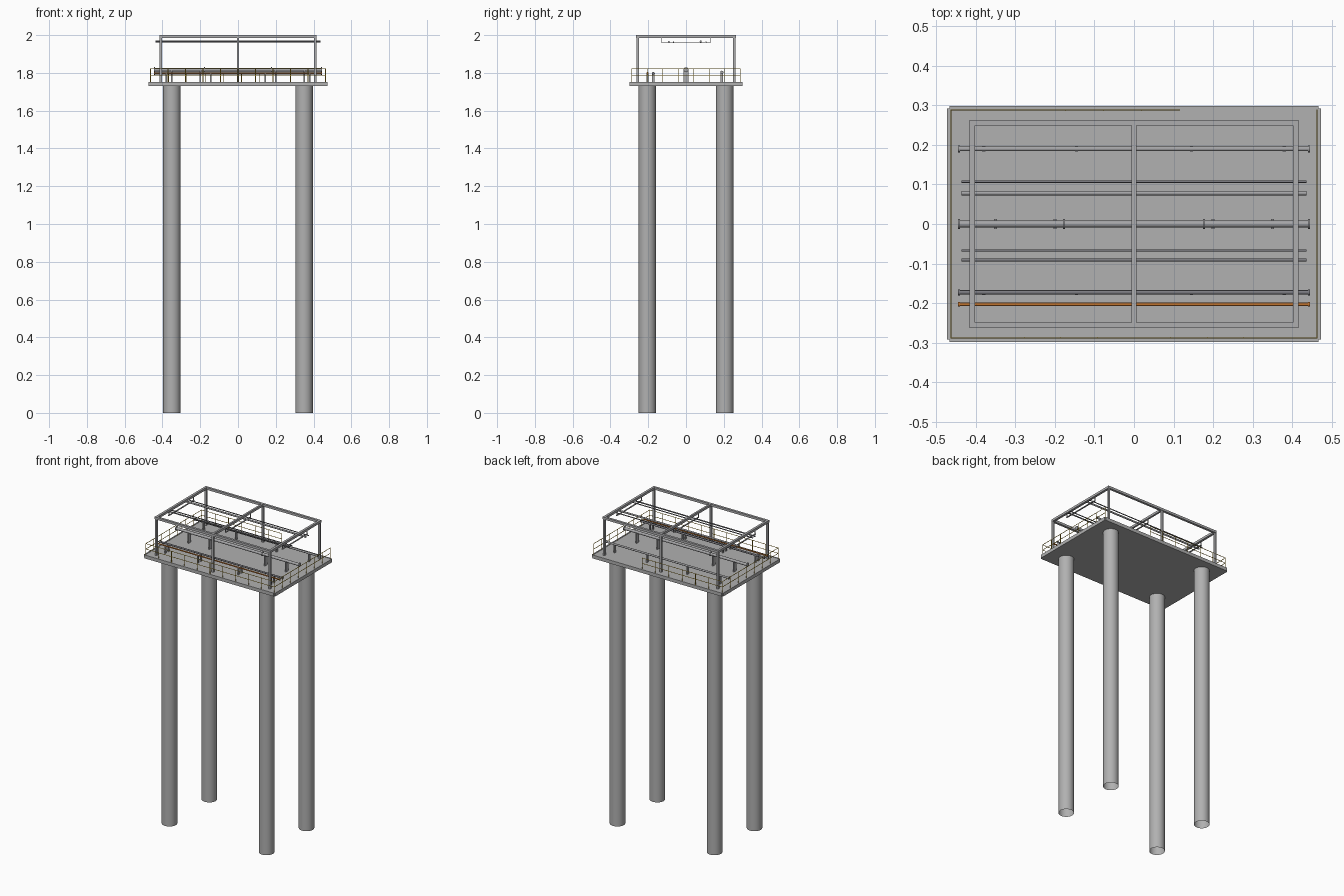
import bpy, bmesh, math
from mathutils import Matrix, Vector

cube = bpy.data.objects.get("Cube")
if cube:
    bpy.data.objects.remove(cube, do_unlink=True)


def material(name, r, g, b):
    m = bpy.data.materials.new(name)
    m.use_nodes = True
    m.diffuse_color = (r, g, b, 1)
    m.node_tree.nodes["Principled BSDF"].inputs["Base Color"].default_value = (r, g, b, 1)
    return m


CONCRETE = material("concrete grey", 0.44, 0.44, 0.44)
STEEL = material("frame steel", 0.42, 0.42, 0.43)
PIPE = material("pipe grey", 0.38, 0.38, 0.39)
DARK = material("dark pipe grey", 0.2, 0.2, 0.22)
ORANGE = material("orange", 0.62, 0.2, 0.03)
YELLOW = material("safety yellow", 0.65, 0.42, 0.03)


class Part:
    """Collects boxes and rods into one named mesh object."""

    def __init__(self, name, mat):
        self.name, self.mat, self.bm = name, mat, bmesh.new()

    def box(self, lo, hi):
        lo, hi = Vector(lo), Vector(hi)
        m = Matrix.Translation((lo + hi) / 2) @ Matrix.Diagonal((*(hi - lo), 1))
        bmesh.ops.create_cube(self.bm, size=1, matrix=m)

    def rod(self, a, b, r, sides=8, caps=True):
        a, b = Vector(a), Vector(b)
        d = b - a
        m = Matrix.Translation((a + b) / 2) @ d.to_track_quat('Z', 'Y').to_matrix().to_4x4()
        bmesh.ops.create_cone(self.bm, cap_ends=caps, segments=sides,
                              radius1=r, radius2=r, depth=d.length, matrix=m)

    def done(self):
        me = bpy.data.meshes.new(self.name)
        self.bm.to_mesh(me)
        self.bm.free()
        me.materials.append(self.mat)
        for p in me.polygons:
            p.use_smooth = True
        me.set_sharp_from_angle(angle=math.radians(46))
        ob = bpy.data.objects.new(self.name, me)
        bpy.context.collection.objects.link(ob)


BOTTOM, DECK, TOP = 1.73, 1.75, 2.0

# Hollow support columns
for sx, side in ((-1, "right"), (1, "left")):
    for sy, end in ((-1, "front"), (1, "back")):
        col = Part(f"{end}_{side}_column", CONCRETE)
        x, y = sx * 0.35, sy * 0.205
        col.rod((x, y, 0), (x, y, BOTTOM), 0.046, 40, caps=False)
        col.done()

# Deck slab with edge beams
slab = Part("deck_slab", CONCRETE)
slab.box((-0.465, -0.292, BOTTOM), (0.465, 0.292, DECK))
slab.done()
edge = Part("deck_edge_beams", CONCRETE)
for s in (-1, 1):
    edge.box((-0.466, s * 0.295 - 0.003, BOTTOM), (0.466, s * 0.295 + 0.003, DECK + 0.002))
    edge.box((s * 0.469 - 0.004, -0.292, BOTTOM), (s * 0.469 + 0.004, 0.292, DECK + 0.002))
edge.done()

# Portal frame: posts, long beams and cross beams
frame = Part("portal_frame", STEEL)
FX, FY, H = 0.409, 0.256, 0.0075
for y in (-FY, FY):
    frame.box((-FX - H, y - H, TOP - 2 * H), (FX + H, y + H, TOP))
    for x in (-FX, 0, FX):
        w = 0.006
        frame.box((x - w, y - w, DECK), (x + w, y + w, TOP - 2 * H))
for x in (-FX, 0, FX):
    w = H if x else 0.006
    frame.box((x - w, -FY + H, TOP - 2 * H), (x + w, FY - H, TOP))
frame.done()

# Hangers under the cross beams
RACK = 1.961
hanger = Part("pipe_hangers", STEEL)
for x in (-FX, 0, FX):
    hanger.box((x - 0.004, -0.13, RACK - 0.004), (x + 0.004, 0.13, RACK))
    for y in (-0.128, 0.128):
        hanger.box((x - 0.002, y - 0.002, RACK), (x + 0.002, y + 0.002, TOP - 2 * H))
hanger.done()

# Overhead lines resting on the hangers
for i, (y, r, mat) in enumerate(((0.107, 0.003, DARK), (0.078, 0.0055, PIPE),
                                 (-0.067, 0.003, DARK), (-0.091, 0.004, DARK))):
    line = Part(f"overhead_line_{i + 1}", mat)
    line.rod((-0.436, y, RACK + r), (0.436, y, RACK + r), r, 12)
    line.done()


# Deck pipes with flanges, on plate supports
def deck_pipe(name, y, z, r, mat, supports, wide, flanges=()):
    pipe = Part(name, mat)
    pipe.rod((-0.445, y, z), (0.445, y, z), r, 16)
    for x in (-0.443, 0.443, *flanges):
        pipe.rod((x - 0.0025, y, z), (x + 0.0025, y, z), r * 1.45, 16)
    pipe.done()
    stand = Part(name + "_supports", STEEL)
    for s in supports:
        for x in (-s, s):
            stand.box((x - 0.004, y - wide, DECK), (x + 0.004, y + wide, z))
    stand.done()


deck_pipe("main_pipe", 0, 1.817, 0.009, PIPE, (0.2, 0.35), 0.013, (-0.177, 0.177))
deck_pipe("back_pipe", 0.19, 1.803, 0.006, PIPE, (0.145, 0.38), 0.007)
deck_pipe("front_pipe", -0.173, 1.797, 0.0055, DARK, (0.145, 0.38), 0.006)
deck_pipe("orange_pipe", -0.203, 1.798, 0.004, ORANGE, (0.145, 0.38), 0.005)

# Safety railing, with a gap at the back
RX, RY, RT, RM, RR = 0.463, 0.288, 1.822, 1.787, 0.0018


def railing(name, a, b, bays):
    rail = Part(name, YELLOW)
    a, b = Vector((*a, 0)), Vector((*b, 0))
    for z in (RM, RT):
        rail.rod(a + Vector((0, 0, z)), b + Vector((0, 0, z)), RR, 6)
    for i in range(bays + 1):
        p = a.lerp(b, i / bays)
        rail.rod(p + Vector((0, 0, DECK)), p + Vector((0, 0, RT)), RR, 6)
    rail.done()


railing("front_railing", (-RX, -RY), (RX, -RY), 10)
railing("right_railing", (-RX, -RY), (-RX, RY), 7)
railing("left_railing", (RX, -RY), (RX, RY), 7)
railing("back_railing", (-RX, RY), (0.115, RY), 6)
